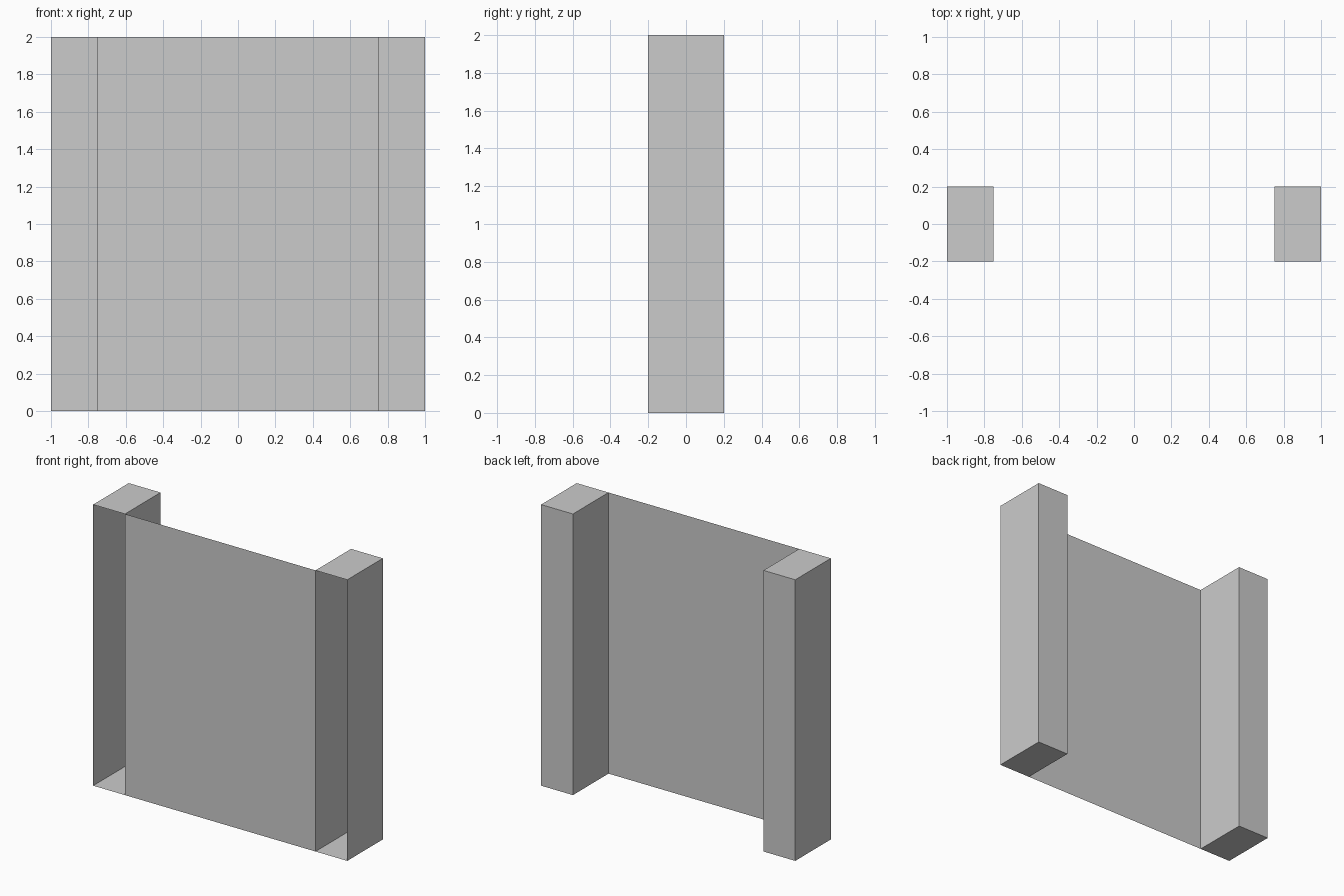
import bpy, bmesh
from mathutils import Matrix

if "Cube" in bpy.data.objects:
    bpy.data.objects.remove(bpy.data.objects["Cube"])

POST_W, DEPTH, HEIGHT, HALF = 0.25, 0.4, 2.0, 1.0


def add_object(name, bm):
    mesh = bpy.data.meshes.new(name)
    bm.to_mesh(mesh)
    bm.free()
    obj = bpy.data.objects.new(name, mesh)
    bpy.context.collection.objects.link(obj)
    return obj


def post(name, side):
    # Hollow box post, open at the front
    bm = bmesh.new()
    bmesh.ops.create_cube(bm, size=1)
    bm.normal_update()
    front = [f for f in bm.faces if f.normal.y < -0.5]
    bmesh.ops.delete(bm, geom=front, context='FACES_ONLY')
    bm.transform(Matrix.Translation((side * (HALF - POST_W / 2), 0, HEIGHT / 2))
                 @ Matrix.Diagonal((POST_W, DEPTH, HEIGHT, 1)))
    return add_object(name, bm)


# Posts at both ends
for name, side in (("left_post", -1), ("right_post", 1)):
    post(name, side)

# Thin panel joining the front edges of the posts
bm = bmesh.new()
x, y = HALF - POST_W, -DEPTH / 2
bm.faces.new([bm.verts.new(p) for p in
              ((-x, y, 0), (x, y, 0), (x, y, HEIGHT), (-x, y, HEIGHT))])
add_object("front_panel", bm)
